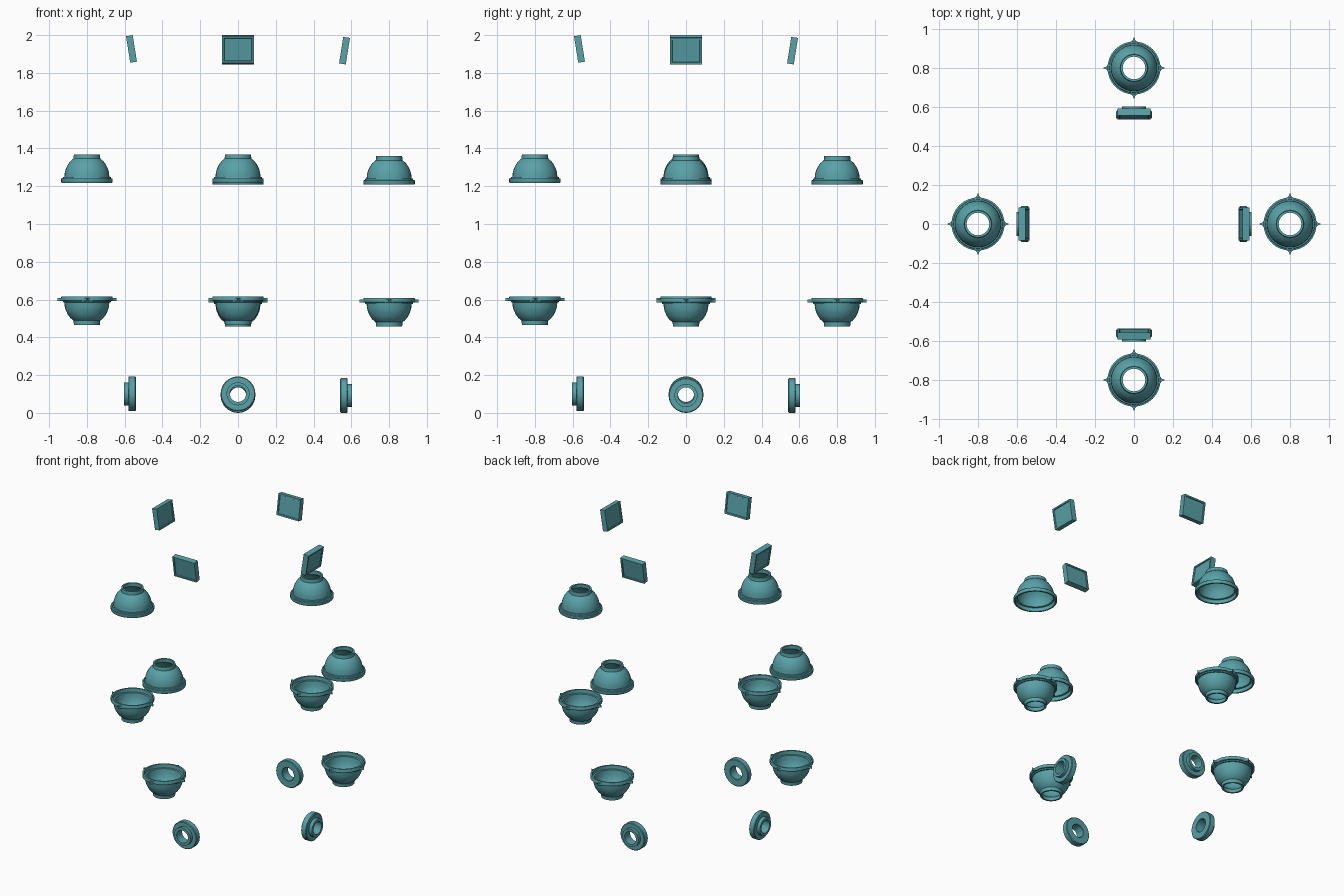
import bpy, bmesh, math
from mathutils import Matrix, Vector

if "Cube" in bpy.data.objects:
    bpy.data.objects.remove(bpy.data.objects["Cube"])

teal = bpy.data.materials.new("teal")
teal.diffuse_color = (0.10, 0.36, 0.39, 1)
teal.use_nodes = True
teal.node_tree.nodes["Principled BSDF"].inputs["Base Color"].default_value = teal.diffuse_color


def finish(bm, name, matrix, angle=35):
    bmesh.ops.recalc_face_normals(bm, faces=bm.faces)
    me = bpy.data.meshes.new(name)
    bm.to_mesh(me)
    bm.free()
    me.transform(matrix)
    if matrix.determinant() < 0:
        me.flip_normals()
    me.materials.append(teal)
    ob = bpy.data.objects.new(name, me)
    bpy.context.collection.objects.link(ob)
    bpy.ops.object.select_all(action='DESELECT')
    ob.select_set(True)
    bpy.context.view_layer.objects.active = ob
    bpy.ops.object.shade_smooth_by_angle(angle=math.radians(angle))


def lathe(bm, profile, sides):
    """Revolve a closed (radius, height) loop around z."""
    rings = []
    for i in range(sides):
        a = 2 * math.pi * i / sides
        rings.append([bm.verts.new((r * math.cos(a), r * math.sin(a), h)) for r, h in profile])
    n = len(profile)
    for i in range(sides):
        p, q = rings[i], rings[(i + 1) % sides]
        for j in range(n):
            k = (j + 1) % n
            bm.faces.new((p[j], q[j], q[k], p[k]))


# Bowl wall: rim at height 0, open neck at the top
BOWL = [(0.124, 0), (0.134, 0), (0.136, 0.004), (0.136, 0.022), (0.128, 0.024), (0.126, 0.031),
        (0.119, 0.032), (0.117, 0.055), (0.111, 0.075), (0.101, 0.096), (0.089, 0.113),
        (0.076, 0.124), (0.071, 0.128), (0.069, 0.151), (0.058, 0.151), (0.058, 0.128),
        (0.066, 0.121), (0.081, 0.107), (0.094, 0.090), (0.104, 0.070), (0.109, 0.050),
        (0.112, 0.026), (0.122, 0.024)]


def bowl(name, matrix, lugs):
    bm = bmesh.new()
    lathe(bm, BOWL, 32)
    if lugs:
        # Four pointed lugs around the rim, flared at the root
        outline = [(0.130, -0.026), (0.138, -0.012), (0.145, -0.006), (0.156, -0.002),
                   (0.156, 0.002), (0.145, 0.006), (0.138, 0.012), (0.130, 0.026)]
        for k in range(4):
            turn = Matrix.Rotation(k * math.pi / 2, 3, 'Z')
            low = [bm.verts.new(turn @ Vector((x, y, 0.008))) for x, y in outline]
            high = [bm.verts.new(turn @ Vector((x, y, 0.024))) for x, y in outline]
            bm.faces.new(low)
            bm.faces.new(high)
            for i in range(8):
                j = (i + 1) % 8
                bm.faces.new((low[i], low[j], high[j], high[i]))
    finish(bm, name, matrix)


# Stepped collar: wide flange inside, small boss outside
COLLAR = [(0.046, -0.020), (0.088, -0.020), (0.092, -0.016), (0.092, 0.016), (0.088, 0.020),
          (0.061, 0.020), (0.061, 0.042), (0.043, 0.042), (0.043, -0.017)]


def collar(name, matrix):
    bm = bmesh.new()
    lathe(bm, COLLAR, 32)
    finish(bm, name, matrix)


def plate(name, matrix):
    bm = bmesh.new()
    bmesh.ops.create_cube(bm, size=1, matrix=Matrix.Diagonal((0.036, 0.168, 0.142, 1)))
    big = [f for f in bm.faces if abs(f.normal.x) > 0.9]
    # Recessed panel on both broad faces
    bmesh.ops.inset_individual(bm, faces=big, thickness=0.014, depth=0)
    bmesh.ops.inset_individual(bm, faces=big, thickness=0.003, depth=-0.005)
    finish(bm, name, matrix, 20)


# Four copies of each part around the centre; right and back sit slightly lower
for side, turn, drop in (("right", 0, 0.009), ("back", 1, 0.009), ("left", 2, 0), ("front", 3, 0)):
    spin = Matrix.Rotation(turn * math.pi / 2, 4, 'Z')

    def at(r, z):
        return spin @ Matrix.Translation((r, 0, z - drop))

    plate("plate_" + side, at(0.564, 1.9268) @ Matrix.Rotation(math.radians(9), 4, 'Y'))
    bowl("upper_bowl_" + side, at(0.8, 1.218), False)
    bowl("lower_bowl_" + side, at(0.8, 0.617) @ Matrix.Diagonal((1, 1, -1, 1)), True)
    collar("collar_" + side, at(0.561, 0.101) @ Matrix.Rotation(math.pi / 2, 4, 'Y'))
